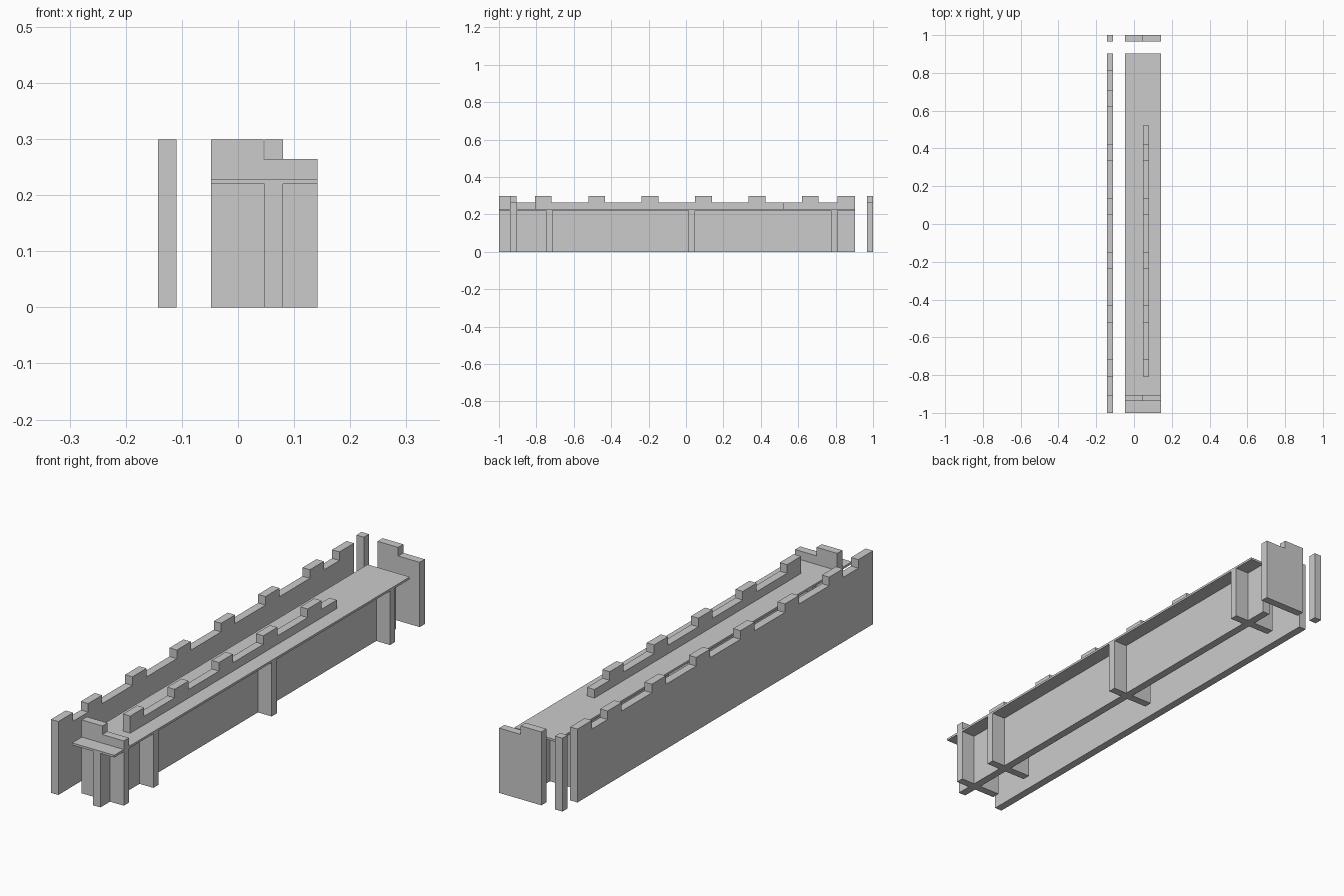
import bpy, bmesh
from mathutils import Vector

if "Cube" in bpy.data.objects:
    bpy.data.objects.remove(bpy.data.objects["Cube"])

LOW, TOP = 0.264, 0.299           # parapet gap height, merlon height
UNDER, DECK = 0.22, 0.229         # walkway bottom and top
T = 0.033                         # wall thickness
X0, X1 = -0.048, 0.142            # walkway width
Y0, Y1 = -1.0, 0.903              # length of wall and walkway


def extrude(name, outline, direction):
    """Extrude a planar outline along a vector into a solid."""
    bm = bmesh.new()
    face = bm.faces.new([bm.verts.new(p) for p in outline])
    geo = bmesh.ops.extrude_face_region(bm, geom=[face])["geom"]
    verts = [g for g in geo if isinstance(g, bmesh.types.BMVert)]
    bmesh.ops.translate(bm, verts=verts, vec=Vector(direction))
    bmesh.ops.recalc_face_normals(bm, faces=bm.faces)
    mesh = bpy.data.meshes.new(name)
    bm.to_mesh(mesh)
    bm.free()
    obj = bpy.data.objects.new(name, mesh)
    bpy.context.collection.objects.link(obj)
    return obj


def box(name, x0, x1, y0, y1, z0, z1):
    pts = [(x0, y0, z0), (x1, y0, z0), (x1, y1, z0), (x0, y1, z0)]
    return extrude(name, pts, (0, 0, z1 - z0))


def battlement(name, x, y0, y1, z0, merlons):
    """Wall along y whose top edge steps up at each merlon."""
    top = []
    for a, b in merlons:
        top += [(a, LOW), (a, TOP), (b, TOP), (b, LOW)]
    if top[0][0] == y0:
        top.pop(0)
    else:
        top.insert(0, (y0, LOW))
    if top[-1][0] == y1:
        top.pop()
    else:
        top.append((y1, LOW))
    pts = [(y1, z0), (y0, z0)] + top
    return extrude(name, [(x, y, z) for y, z in pts], (T, 0, 0))


def end_wall(name, y):
    """Cross wall with a taller left part."""
    pts = [(X0, 0), (X1, 0), (X1, LOW), (0.045, LOW), (0.045, TOP), (X0, TOP)]
    return extrude(name, [(x, y, z) for x, z in pts], (0, T, 0))


# Merlons repeat evenly along both parapets
regular = [(-0.808 + 0.2855 * i, -0.718 + 0.2855 * i) for i in range(6)]

# Outer wall and corner post
battlement("outer_wall", -0.143, Y0, Y1, 0,
           [(Y0, -0.905)] + regular + [(0.81, Y1)])
box("corner_post", -0.143, -0.143 + T, 1 - T, 1, 0, TOP)

# End walls
end_wall("front_end_wall", -0.938)
end_wall("back_end_wall", 1 - T)

# Walkway, its supporting wall and the inner parapet
box("walkway", X0, X1, Y0, Y1, UNDER, DECK)
box("support_wall", 0.047, 0.047 + T, Y0, Y1, 0, UNDER)
battlement("inner_parapet", 0.047, regular[0][0], 0.522, DECK, regular[:5])

# Cross supports under the walkway
for i in range(3):
    y = -0.748 + 0.762 * i
    box(f"cross_support_{i + 1}", X0, X1, y, y + T, 0, UNDER)
